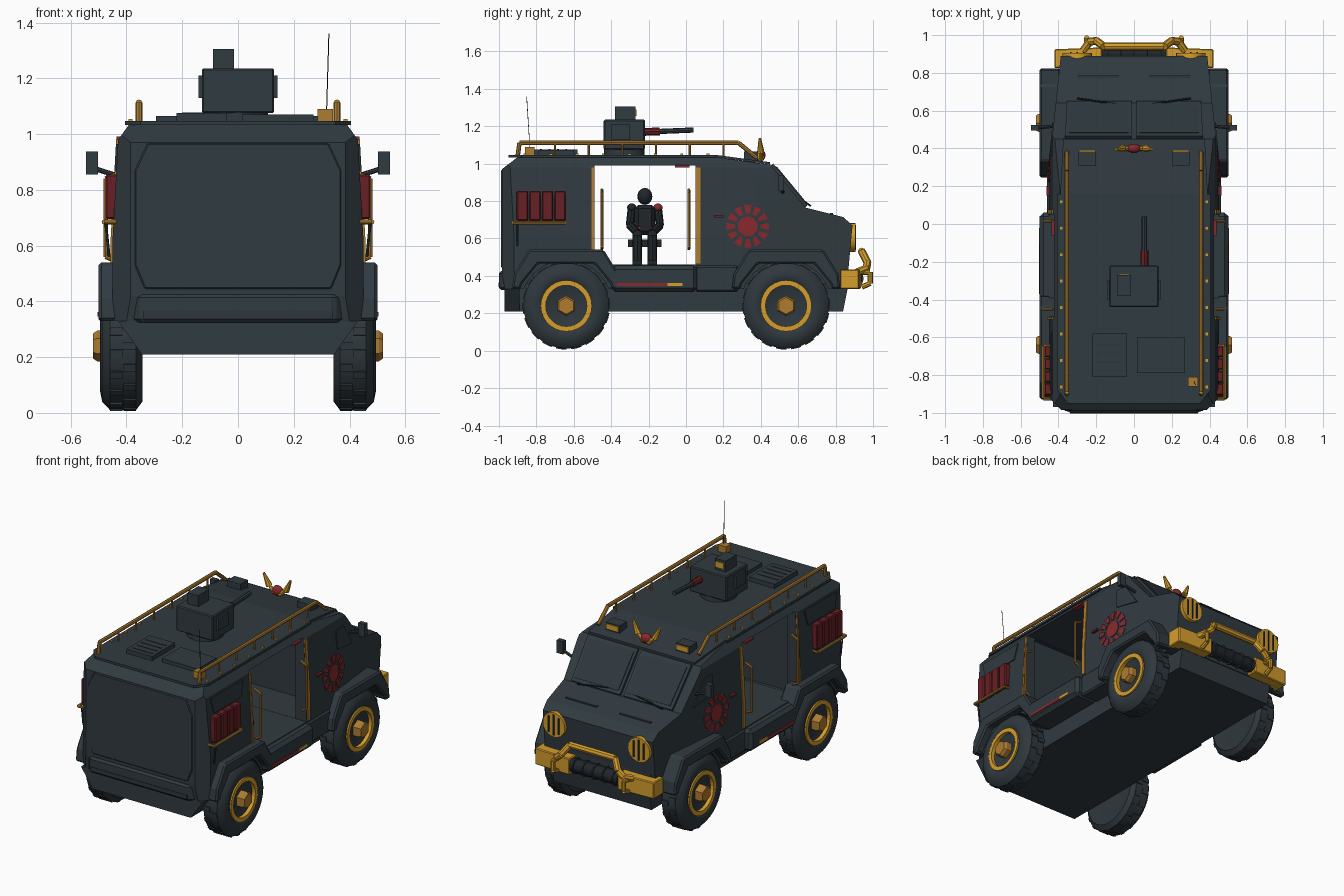
import bpy, bmesh, math
from mathutils import Vector

if "Cube" in bpy.data.objects:
    bpy.data.objects.remove(bpy.data.objects["Cube"], do_unlink=True)


def material(name, r, g, b):
    m = bpy.data.materials.new(name)
    m.use_nodes = True
    m.diffuse_color = (r, g, b, 1)
    m.node_tree.nodes["Principled BSDF"].inputs["Base Color"].default_value = (r, g, b, 1)
    return m


SLATE = material("slate armour", .03, .043, .052)
RUBBER = material("dark rubber", .028, .039, .047)
GLASS = material("dark glass", .027, .039, .047)
BLACK = material("charcoal", .014, .019, .023)
GOLD = material("gold", .66, .34, .025)
BRONZE = material("bronze", .42, .2, .03)
RED = material("emblem red", .25, .022, .026)
DARK_RED = material("dark red", .14, .014, .017)


def finish(name, bm, mat, mirror=False, smooth=False, bevel=0):
    bmesh.ops.recalc_face_normals(bm, faces=bm.faces)
    me = bpy.data.meshes.new(name)
    bm.to_mesh(me)
    bm.free()
    me.materials.append(mat)
    o = bpy.data.objects.new(name, me)
    bpy.context.collection.objects.link(o)
    if smooth:
        bpy.ops.object.select_all(action="DESELECT")
        o.select_set(True)
        bpy.context.view_layer.objects.active = o
        bpy.ops.object.shade_smooth_by_angle(angle=math.radians(35))
    if bevel:
        b = o.modifiers.new("bevel", "BEVEL")
        b.width, b.segments = bevel, 1
    if mirror:
        o.modifiers.new("mirror", "MIRROR").use_mirror_merge = False
    return o


def add_slab(bm, pts, offset):
    """Polygon swept along an offset vector."""
    face = bm.faces.new([bm.verts.new(p) for p in pts])
    out = bmesh.ops.extrude_face_region(bm, geom=[face], use_keep_orig=True)["geom"]
    bmesh.ops.translate(bm, vec=offset, verts=[v for v in out if isinstance(v, bmesh.types.BMVert)])


def slab(name, pts, offset, mat, **kw):
    bm = bmesh.new()
    add_slab(bm, pts, offset)
    return finish(name, bm, mat, **kw)


def both(half):
    """Outline from its +x half."""
    return half + [(-x, v) for x, v in half[::-1]]


def box(name, x, y, z, mat, **kw):
    pts = [(x[0], y[0], z[0]), (x[1], y[0], z[0]), (x[1], y[1], z[0]), (x[0], y[1], z[0])]
    return slab(name, pts, (0, 0, z[1] - z[0]), mat, **kw)


def rod(name, pts, r, mat, r_end=None, n=8, **kw):
    """Straight round pieces joined along a path."""
    bm = bmesh.new()
    for a, b in zip(pts, pts[1:]):
        a, b = Vector(a), Vector(b)
        turn = (b - a).to_track_quat("Z", "Y").to_matrix().to_4x4()
        turn.translation = (a + b) / 2
        bmesh.ops.create_cone(bm, cap_ends=True, segments=n, radius1=r,
                              radius2=r if r_end is None else r_end, depth=(b - a).length, matrix=turn)
    return finish(name, bm, mat, smooth=n > 8, **kw)


def ball(name, c, s, mat, **kw):
    bm = bmesh.new()
    bmesh.ops.create_uvsphere(bm, u_segments=16, v_segments=10, radius=1)
    bmesh.ops.scale(bm, vec=s, verts=bm.verts)
    bmesh.ops.translate(bm, vec=c, verts=bm.verts)
    return finish(name, bm, mat, smooth=True, **kw)


def lathe(name, profile, y, z, n, mat, **kw):
    """Profile of (x, radius) spun about a sideways axle."""
    bm = bmesh.new()
    vs = [bm.verts.new((x, y, z + r)) for x, r in profile]
    es = [bm.edges.new(p) for p in zip(vs, vs[1:])]
    bmesh.ops.spin(bm, geom=vs + es, cent=(0, y, z), axis=(1, 0, 0), angle=math.tau, steps=n)
    bmesh.ops.remove_doubles(bm, verts=bm.verts, dist=.0005)
    return finish(name, bm, mat, mirror=True, **kw)


# Armoured body: side profile with leaning walls, roof chamfers and tapered ends
HALF = .45
CUTS = [((HALF, 0, .62), (.36, 0, .02)), ((.43, 0, .98), (.055, 0, .04)),
        ((HALF, .3, 0), (.57, .06, 0)), ((HALF, -.92, 0), (.065, -.065, 0))]


def wall(y, z):
    return min([HALF] + [c[0] - (n[1] * (y - c[1]) + n[2] * (z - c[2])) / n[0] for c, n in CUTS])


side = [(-.97, .33), (-.985, .42), (-.985, .97), (-.9, 1.035), (.16, 1.035), (.45, .995),
        (.64, .765), (.84, .715), (.89, .67), (.87, .45), (.85, .33)]
bm = bmesh.new()
add_slab(bm, [(-HALF, y, z) for y, z in side], (2 * HALF, 0, 0))
for co, no in CUTS:
    for s in (1, -1):
        bmesh.ops.bisect_plane(bm, geom=bm.verts[:] + bm.edges[:] + bm.faces[:], clear_outer=True,
                               plane_co=(s * co[0], co[1], co[2]), plane_no=Vector((s * no[0], no[1], no[2])).normalized())
        bmesh.ops.holes_fill(bm, edges=[e for e in bm.edges if e.is_boundary])
body = finish("body", bm, SLATE)

# Door openings, cabin and wheel wells
AXLES, AXLE_Z = (-.64, .535), .24
cutters = [box("door_cutter", (-.6, .6), (-.49, .05), (.46, .99), SLATE),
           box("cabin_cutter", (-.37, .37), (-.51, .3), (.461, .985), SLATE)]
cutters += [rod("well_cutter", [(s * .335, y, AXLE_Z), (s * .6, y, AXLE_Z)], .245, SLATE, n=24)
            for y in AXLES for s in (1, -1)]
for c in cutters:
    m = body.modifiers.new("cut", "BOOLEAN")
    m.operation, m.object, m.solver = "DIFFERENCE", c, "EXACT"
    c.hide_render = True
bpy.context.view_layer.update()
carved = bpy.data.meshes.new_from_object(body.evaluated_get(bpy.context.evaluated_depsgraph_get()))
body.modifiers.clear()
body.data = carved
for c in cutters:
    bpy.data.objects.remove(c, do_unlink=True)

# Underbody, rear bumper and rear door
slab("lower_hull", [(-.345, y, z) for y, z in [(-.95, .21), (-.97, .36), (.87, .36), (.84, .21)]], (.69, 0, 0), SLATE)
slab("rear_skirt", [(x, -.97, z) for x, z in both([(.345, .21), (.43, .33)])], (0, .08, 0), SLATE)
slab("rear_bumper", [(x, y, .325) for x, y in both([(.345, -1), (.42, -.925), (.4, -.88)])], (0, 0, .1), SLATE, bevel=.012)
box("bumper_groove", (-.34, .34), (-1.003, -.99), (.34, .365), GLASS)
slab("rear_door", [(x, -.98, z) for x, z in both([(.335, .445), (.37, .53), (.37, .87), (.325, .967)])], (0, -.01, 0), SLATE,
     bevel=.005)

# Wheels and fenders
tyre = [(.348, 0), (.348, .15), (.343, .2), (.365, .229), (.46, .229), (.487, .2), (.495, .16), (.485, .137), (.47, .115), (.47, 0)]
for end, y in zip(("rear", "front"), AXLES):
    lathe(end + "_tyre", tyre, y, AXLE_Z, 32, RUBBER, smooth=True)
    lathe(end + "_rim_ring", [(.46, .11), (.494, .11), (.494, .137), (.46, .137), (.46, .11)], y, AXLE_Z, 28, GOLD)
    lathe(end + "_hub", [(.46, .055), (.505, .055), (.52, .045), (.52, 0)], y, AXLE_Z, 6, BRONZE)
    bm = bmesh.new()
    for i in range(18):
        a = i * math.tau / 18
        for x0, shift in ((.365, 0), (.415, .12)):
            ring = [(a + shift + d, r) for d, r in ((-.07, .215), (.07, .215), (.06, .234), (-.06, .234))]
            add_slab(bm, [(x0, y + r * math.cos(t), AXLE_Z + r * math.sin(t)) for t, r in ring], (.045, 0, 0))
    finish(end + "_tread", bm, RUBBER, mirror=True)
    arch = [(.29, .33), (.28, .41), (.2, .54)], [(.15, .465), (.235, .36), (.245, .33)]
    outline = arch[0] + [(-d, z) for d, z in arch[0][::-1]] + [(-d, z) for d, z in arch[1][::-1]] + arch[1]
    slab(end + "_fender", [(.39, y + d, z) for d, z in outline], (.11, 0, 0), SLATE, mirror=True, bevel=.01)

# Side steps with a coloured strip
box("side_step", (.33, .5), (-.4, .06), (.315, .455), SLATE, mirror=True, bevel=.02)
box("step_front", (.33, .46), (.05, .28), (.315, .455), SLATE, mirror=True, bevel=.01)
box("step_strip", (.495, .504), (-.37, -.1), (.345, .362), RED, mirror=True)
box("step_strip_tip", (.495, .504), (-.1, -.02), (.345, .362), GOLD, mirror=True)


def side_plates(name, polys, mat, t=.008):
    bm = bmesh.new()
    for poly in polys:
        add_slab(bm, [(wall(y, z) - .001, y, z) for y, z in poly], (t, 0, 0))
    return finish(name, bm, mat, mirror=True)


def rect(y0, y1, z0, z1):
    return [(y0, z0), (y1, z0), (y1, z1), (y0, z1)]


# Side panels, door trim and sun emblem
side_plates("rear_side_window", [[(-.87, .865), (-.6, .865), (-.57, .965), (-.9, .965)]], SLATE)
side_plates("cab_side_window", [[(.37, .8), (.54, .77), (.44, .92), (.36, .92)]], SLATE)
side_plates("door_post_strip", [rect(.052, .078, .62, .98), rect(.052, .078, .465, .62)], BRONZE)
side_plates("rear_post_strip", [rect(-.505, -.492, .62, .98), rect(-.505, -.492, .465, .62)], BRONZE)
rays = [[(.33 + r * math.cos(a + d), .665 + r * math.sin(a + d)) for r, d in
         ((.068, -.14), (.115, -.17), (.115, .17), (.068, .14))] for a in [i * math.tau / 12 for i in range(12)]]
disc = [(.33 + .053 * math.cos(i * math.tau / 20), .665 + .053 * math.sin(i * math.tau / 20)) for i in range(20)]
side_plates("sun_emblem", rays + [disc], RED, .006)
box("door_handle", (.44, .462), (.15, .2), (.712, .724), DARK_RED, mirror=True)
box("door_track_mark", (.4, .436), (-.06, .02), (.98, .992), RED, mirror=True)
for y in (-.45, .015):
    rod("door_handrail", [(.44, y, .545), (.475, y, .56), (.475, y, .84), (.43, y, .86)], .008, BRONZE, mirror=True)

# Red fuel cans on a gold rack
for i in range(4):
    y = -.905 + i * .067
    box("fuel_can", (.42, .475), (y, y + .06), (.695, .855), DARK_RED, mirror=True, bevel=.006)
rod("can_rack", [(.43, -.925, .685), (.48, -.925, .685), (.48, -.645, .685), (.43, -.645, .685)], .009, BRONZE, mirror=True)
rod("can_rack_leg", [(.475, -.9, .685), (.462, -.9, .56)], .005, SLATE, mirror=True)

# Windscreen, wipers, bonnet slots and mirrors
top, foot = Vector((0, .45, .995)), Vector((0, .64, .765))
normal = Vector((0, .23, .19)).normalized()
for name, x0, x1, t0, t1, lift, mat in (("windscreen_frame", .012, .365, .02, .99, 0, SLATE),
                                        ("windscreen_pane", .03, .345, .1, .92, .012, GLASS)):
    pts = [(x, *(top.lerp(foot, t) + normal * lift).yz) for x, t in ((x0, t0), (x1, t0), (x1 - .01, t1), (x0, t1))]
    slab(name, pts, normal * (.016 - lift * .6), mat, mirror=True)
rod("wiper", [(.3, .665, .775), (.06, .63, .80)], .005, BLACK, mirror=True)
box("bonnet_slot", (.08, .3), (.77, .785), (.72, .737), GLASS, mirror=True)
rod("mirror_arm", [(.4, .52, .84), (.51, .51, .875)], .009, SLATE, mirror=True)
box("mirror", (.502, .545), (.495, .525), (.855, .937), SLATE, mirror=True)

# Roof plate, bolts, hatches and rails
slab("roof_plate", [(x, y, 1.032) for x, y in both([(.35, -.95), (.405, -.88), (.405, .16)])], (0, 0, .015), SLATE)
slab("roof_front", [(-.39, .16, 1.035), (.39, .16, 1.035), (.375, .45, .996), (-.375, .45, .996)], (0, 0, .012), SLATE)
for i in range(8):
    box("roof_bolt", (.378, .392), (-.87 + i * .14, -.855 + i * .14), (1.044, 1.054), GOLD, mirror=True)
box("left_hatch", (.015, .27), (-.79, -.6), (1.04, 1.07), SLATE)
box("right_hatch", (-.22, -.04), (-.81, -.58), (1.04, 1.075), SLATE)
for i in range(4):
    box("hatch_slat", (-.2, -.06), (-.78 + i * .045, -.77 + i * .045), (1.073, 1.078), GLASS)
rod("roof_rail", [(.355, -.9, 1.04), (.355, -.89, 1.112), (.355, .28, 1.112), (.355, .38, 1.03)], .012, BRONZE, mirror=True)
for i in range(6):
    y = -.7 + i * .18
    rod("rail_post", [(.355, y, 1.04), (.355, y, 1.112)], .006, BRONZE, mirror=True)
box("roof_lamp", (.2, .295), (.31, .385), (1.005, 1.065), SLATE, mirror=True)
box("roof_lamp_lens", (.205, .29), (.384, .393), (1.025, 1.058), GOLD, mirror=True)
box("antenna_base", (.285, .34), (-.86, -.81), (1.04, 1.09), BRONZE)
rod("antenna", [(.318, -.835, 1.09), (.326, -.852, 1.36)], .0018, BLACK, n=6)

# Horned roof ornament
ball("ornament_ball", (0, .4, 1.045), (.035, .025, .032), RED)
rod("ornament_horn", [(.015, .4, 1.03), (.06, .4, 1.06), (.095, .395, 1.135)], .02, GOLD, r_end=.007, mirror=True)

# Turret and gun
rod("turret_ring", [(0, -.33, 1.04), (0, -.33, 1.085)], .108, SLATE, n=24)
box("turret", (-.13, .13), (-.44, -.22), (1.075, 1.235), SLATE, bevel=.006)
box("turret_cheek", (.12, .142), (-.4, -.3), (1.13, 1.21), SLATE, mirror=True)
box("turret_sight", (-.09, -.015), (-.38, -.27), (1.23, 1.305), SLATE)
box("sight_lens", (-.08, -.025), (-.272, -.264), (1.255, 1.29), GOLD)
rod("gun_mount", [(.055, -.23, 1.17), (.055, -.14, 1.172)], .021, DARK_RED)
rod("gun_barrel", [(.055, -.15, 1.172), (.055, .04, 1.18)], .014, SLATE)

# Headlights, front bumper, winch and bull bar
rod("headlight", [(.3, .84, .605), (.3, .905, .605)], .078, GOLD, n=20, mirror=True)
for i in (-1, 0, 1):
    h = .066 - abs(i) * .014
    box("headlight_slat", (.296 + i * .035, .304 + i * .035), (.9, .91), (.605 - h, .605 + h), BLACK, mirror=True)
slab("bumper_block", [(x, y, .33) for x, y in [(.17, .84), (.42, .825), (.42, .925), (.17, .935)]],
     (0, 0, .105), GOLD, mirror=True, bevel=.005)
box("bumper_beam", (-.36, .36), (.8, .87), (.33, .45), SLATE)
rod("winch", [(-.17, .9, .385), (.17, .9, .385)], .042, BLACK, n=12)
for i in range(5):
    rod("winch_flange", [(-.142 + i * .07, .9, .385), (-.135 + i * .07, .9, .385)], .05, SLATE, n=12)
bar = [(.27, .915, .42), (.235, .965, .44), (.2, .97, .47), (.16, .94, .53)]
rod("bull_bar", bar + [(-x, y, z) for x, y, z in bar[::-1]], .021, GOLD)
rod("tow_hook", [(.25, .93, .42), (.25, .985, .42), (.25, .985, .36), (.25, .94, .34)], .014, GOLD, mirror=True)

# Seated passenger in the cabin, facing the left door
box("seat", (0, .16), (-.31, -.13), (.555, .595), BLACK)
box("passenger_torso", (.02, .1), (-.275, -.165), (.62, .78), BLACK, bevel=.02)
ball("passenger_head", (.07, -.22, .825), (.045, .04, .045), BLACK)
for s in (1, -1):
    y = -.22 + s * .04
    rod("passenger_leg", [(.06, y, .62), (.17, y, .62), (.17, y, .47)], .026, BLACK)
    box("passenger_foot", (.14, .22), (y - .025, y + .025), (.461, .485), BLACK)
    rod("passenger_arm", [(.06, -.22 + s * .07, .76), (.07, -.22 + s * .08, .67), (.15, y, .63)], .022, BLACK)
    ball("passenger_shoulder", (.06, -.22 + s * .07, .765), (.03, .025, .022), RED if s > 0 else BLACK)
    box("passenger_pouch", (.08, .115), (y - .015, y + .02), (.64, .665), RED)
